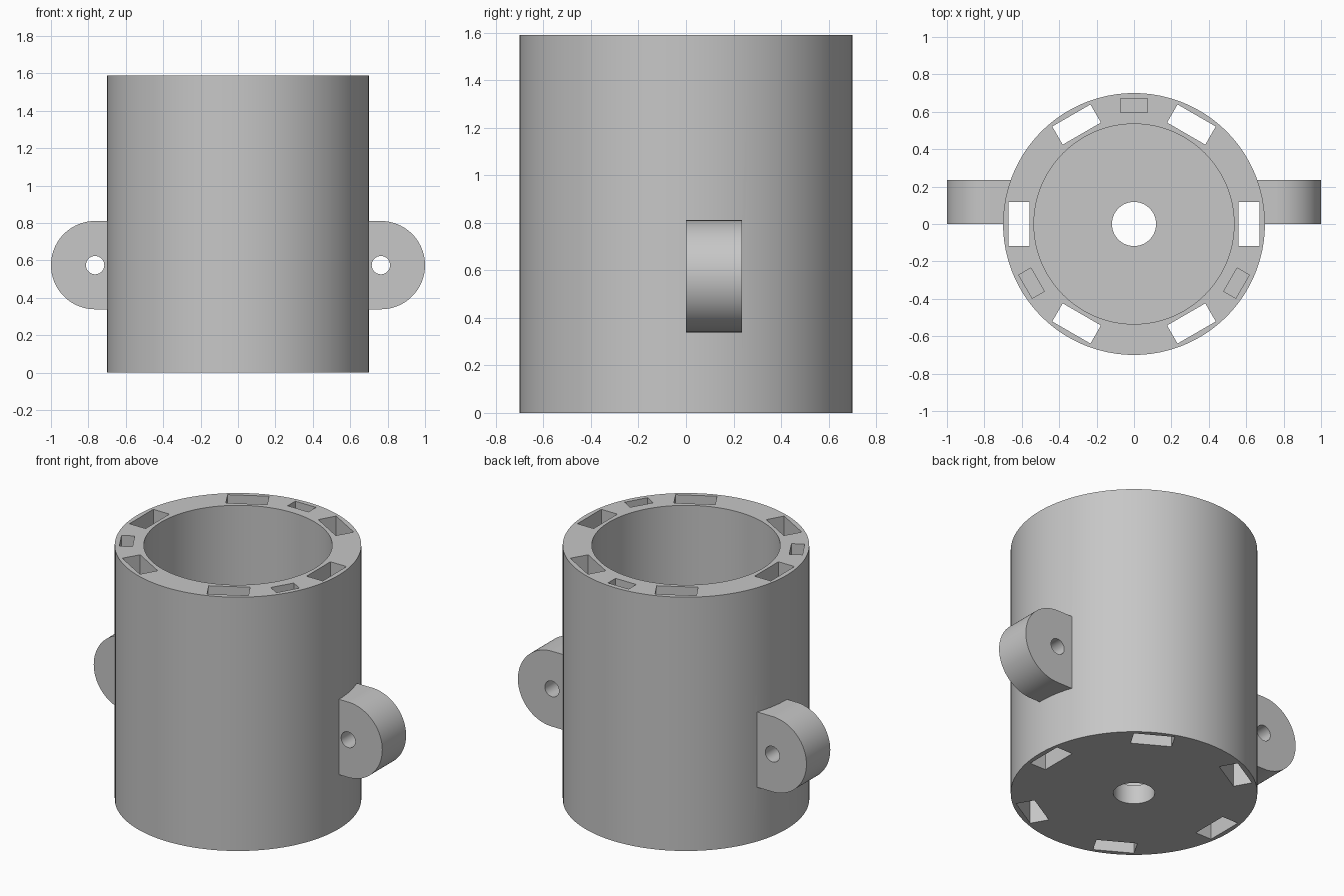
import bpy
import math
from mathutils import Matrix, Vector

cube = bpy.data.objects.get("Cube")
if cube:
    bpy.data.objects.remove(cube, do_unlink=True)

# Main sizes
HEIGHT, OUTER, INNER, FLOOR = 1.59, 0.70, 0.535, 0.12
EAR_R, EAR_X, EAR_Z = 0.236, 0.764, 0.575
SLOT_DEPTH = 0.24

grey = bpy.data.materials.new("light grey")
grey.use_nodes = True
colour = (0.57, 0.57, 0.57, 1)
grey.diffuse_color = colour
grey.node_tree.nodes["Principled BSDF"].inputs["Base Color"].default_value = colour


def cylinder(name, radius, low, high, segments=128):
    """Upright cylinder between two heights."""
    bpy.ops.mesh.primitive_cylinder_add(
        vertices=segments, radius=radius, depth=high - low,
        location=(0, 0, (low + high) / 2))
    obj = bpy.context.object
    obj.name = name
    return obj


def cross_cylinder(name, radius, x, y0, y1, segments):
    """Cylinder lying along y at ear height."""
    bpy.ops.mesh.primitive_cylinder_add(
        vertices=segments, radius=radius, depth=y1 - y0,
        location=(x, (y0 + y1) / 2, EAR_Z), rotation=(math.pi / 2, 0, 0))
    obj = bpy.context.object
    obj.name = name
    return obj


def box(name, low, high, angle=0):
    """Box between two corners, turned about the z axis."""
    low, high = Vector(low), Vector(high)
    bpy.ops.mesh.primitive_cube_add(size=1)
    obj = bpy.context.object
    obj.name = name
    obj.data.transform(
        Matrix.Rotation(angle, 4, "Z")
        @ Matrix.Translation((low + high) / 2)
        @ Matrix.Diagonal((*(high - low), 1)))
    return obj


def combine(target, tool, operation):
    """Apply a boolean and remove the helper."""
    tool.hide_render = True
    mod = target.modifiers.new("boolean", "BOOLEAN")
    mod.operation = operation
    mod.solver = "EXACT"
    mod.object = tool
    bpy.context.view_layer.objects.active = target
    bpy.ops.object.modifier_apply(modifier=mod.name)
    bpy.data.objects.remove(tool, do_unlink=True)


# Outer shell
body = cylinder("cup_body", OUTER, 0, HEIGHT)

# Rounded mounting ears on both sides
for side in (-1, 1):
    xs = sorted((side * 0.6, side * EAR_X))
    combine(body, box("ear_root", (xs[0], 0, EAR_Z - EAR_R),
                      (xs[1], EAR_R, EAR_Z + EAR_R)), "UNION")
    combine(body, cross_cylinder("ear_end", EAR_R, side * EAR_X, 0, EAR_R, 96), "UNION")
    combine(body, cross_cylinder("ear_hole", 0.049, side * EAR_X, -0.1, 0.4, 48),
            "DIFFERENCE")

# Open bore and drain hole in the floor
combine(body, cylinder("bore", INNER, FLOOR, HEIGHT + 0.1), "DIFFERENCE")
combine(body, cylinder("drain", 0.118, -0.1, FLOOR + 0.1, 64), "DIFFERENCE")

# Six slots right through the wall
for i in range(6):
    combine(body, box("through_slot", (0.558, -0.118, -0.1),
                      (0.67, 0.118, HEIGHT + 0.1), math.radians(60 * i)), "DIFFERENCE")

# Three shallow pockets in the rim
for i in range(3):
    combine(body, box("rim_pocket", (0.595, -0.072, HEIGHT - SLOT_DEPTH),
                      (0.67, 0.072, HEIGHT + 0.1), math.radians(90 + 120 * i)), "DIFFERENCE")

# Finish
body.data.materials.clear()
body.data.materials.append(grey)
for face in body.data.polygons:
    face.material_index = 0
bpy.ops.object.select_all(action="DESELECT")
body.select_set(True)
bpy.context.view_layer.objects.active = body
bpy.ops.object.shade_smooth_by_angle(angle=math.radians(30))
